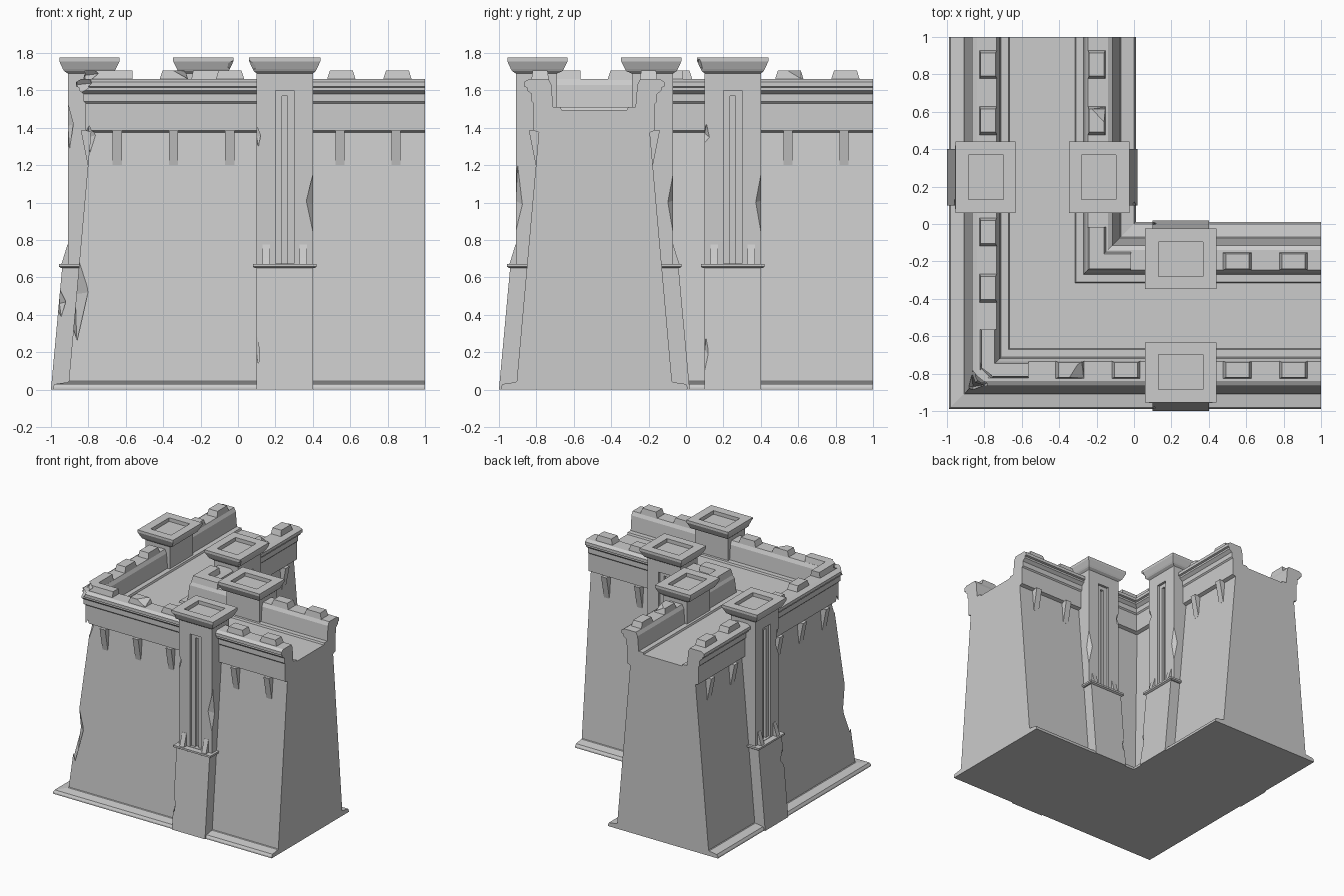
import bpy, bmesh
from mathutils import Vector

cube = bpy.data.objects.get("Cube")
if cube:
    bpy.data.objects.remove(cube, do_unlink=True)

stone = bpy.data.materials.new("pale_grey_stone")
stone.use_nodes = True
GREY = (0.6, 0.6, 0.6, 1)
stone.diffuse_color = GREY
stone.node_tree.nodes["Principled BSDF"].inputs["Base Color"].default_value = GREY

# Each side maps (along the wall, across it, up) to world space
MID = -0.98
SIDES = {
    "front": lambda s, t, z: (s, t, z),
    "left": lambda s, t, z: (t, s, z),
    "inner_front": lambda s, t, z: (s, MID - t, z),
    "inner_left": lambda s, t, z: (MID - t, s, z),
}


def make(name, bm):
    bmesh.ops.recalc_face_normals(bm, faces=bm.faces)
    mesh = bpy.data.meshes.new(name)
    bm.to_mesh(mesh)
    bm.free()
    mesh.materials.append(stone)
    obj = bpy.data.objects.new(name, mesh)
    bpy.context.collection.objects.link(obj)
    return obj


def skin(name, rings):
    """Closed solid through a list of rings of points."""
    bm = bmesh.new()
    loops = [[bm.verts.new(p) for p in ring] for ring in rings]
    n = len(loops[0])
    for a, b in zip(loops, loops[1:]):
        for i in range(n):
            j = (i + 1) % n
            bm.faces.new((a[i], a[j], b[j], b[i]))
    bm.faces.new(loops[0])
    bm.faces.new(loops[-1])
    return make(name, bm)


def sweep(name, profile, end):
    """Profile carried round the mitred corner."""
    return skin(name, [[(end, d, z) for d, z in profile],
                       [(d, d, z) for d, z in profile],
                       [(d, end, z) for d, z in profile]])


def block(name, place, *levels):
    """Stack of rectangles (s0, s1, t0, t1, z)."""
    return skin(name, [[place(a, c, z), place(b, c, z), place(b, d, z), place(a, d, z)]
                       for a, b, c, d, z in levels])


def cut(obj, cutter):
    mod = obj.modifiers.new("cut", "BOOLEAN")
    mod.operation = "DIFFERENCE"
    mod.solver = "EXACT"
    mod.object = cutter
    bpy.context.view_layer.update()
    deps = bpy.context.evaluated_depsgraph_get()
    mesh = bpy.data.meshes.new_from_object(obj.evaluated_get(deps))
    obj.modifiers.clear()
    obj.data = mesh
    bpy.data.objects.remove(cutter, do_unlink=True)


def chip(obj, centre, r, h, tilt=0.01):
    """Knock an irregular diamond-shaped chip off an edge."""
    c = Vector(centre)
    bm = bmesh.new()
    for p in ((r, tilt, 0), (-r, 0, tilt), (0, r, -tilt), (tilt, -r, 0), (0, tilt, h), (tilt, 0, -h)):
        bm.verts.new(c + Vector(p))
    bmesh.ops.convex_hull(bm, input=bm.verts)
    cut(obj, make("chip_cutter", bm))


# Battered wall with plinth, frieze band, cornice, parapet and walkway
half = [(-0.99, 0), (-0.99, 0.012), (-0.98, 0.03), (-0.91, 0.04), (-0.905, 0.045),
        (-0.787, 1.375), (-0.815, 1.385), (-0.815, 1.53), (-0.825, 1.54),
        (-0.825, 1.58), (-0.85, 1.60), (-0.85, 1.615), (-0.865, 1.62),
        (-0.865, 1.645), (-0.84, 1.66), (-0.735, 1.66), (-0.72, 1.63),
        (-0.71, 1.51), (-0.67, 1.51), (-0.665, 1.495)]
wall = sweep("corner_wall", half + [(MID - d, z) for d, z in reversed(half)], 1)
chip(wall, (-0.87, -0.87, 0.52), 0.07, 0.33)
chip(wall, (-0.86, -0.86, 1.64), 0.09, 0.08)
chip(wall, (-0.80, -0.80, 1.36), 0.04, 0.1)


# Corner merlons
def merlon_profile(a, b):
    return [(a, 1.655), (b, 1.655), (b - 0.01, 1.705), (a + 0.01, 1.705)]


corner = sweep("outer_corner_merlon", merlon_profile(-0.825, -0.735), -0.565)
chip(corner, (-0.82, -0.82, 1.69), 0.08, 0.06)
sweep("inner_corner_merlon", merlon_profile(-0.25, -0.15), -0.015)

for side, place in SIDES.items():
    inner = side.startswith("inner")

    # Merlons along the parapet
    for k, s in enumerate((0.475, 0.775) if inner else (-0.42, -0.12, 0.475, 0.775)):
        merlon = block(f"{side}_merlon_{k}", place,
                       (s, s + 0.155, -0.827, -0.733, 1.655),
                       (s + 0.016, s + 0.139, -0.82, -0.74, 1.705))
        if (side, k) in (("front", 0), ("inner_left", 0)):
            chip(merlon, place(s + 0.14, -0.82, 1.71), 0.09, 0.05)

    # Tapered corbels hanging below the frieze
    for k, s in enumerate((0.52, 0.82) if inner else (-0.67, -0.37, -0.07, 0.52, 0.82)):
        block(f"{side}_corbel_{k}", place,
              (s, s + 0.05, -0.803, -0.77, 1.2), (s, s + 0.05, -0.84, -0.77, 1.385))

    # Pillar foot, ledge and shaft
    foot = block(f"{side}_pillar_foot", place,
                 (0.1, 0.4, -1.0, -0.78, 0), (0.1, 0.4, -0.94, -0.78, 0.655))
    block(f"{side}_pillar_ledge", place,
          (0.09, 0.41, -0.945, -0.8, 0.65), (0.08, 0.42, -0.957, -0.8, 0.657),
          (0.08, 0.42, -0.957, -0.8, 0.672))
    shaft = block(f"{side}_pillar_shaft", place,
                  (0.1, 0.4, -0.91, -0.69, 0.66), (0.1, 0.4, -0.91, -0.69, 1.705))

    # Stepped vertical niche in the shaft
    for a, depth, top in ((0.2, 0.02, 1.6), (0.235, 0.04, 1.57)):
        cut(shaft, block("niche_cutter", place,
                         (a, 0.5 - a, -0.95, depth - 0.91, 0.675),
                         (a, 0.5 - a, -0.95, depth - 0.91, top)))

    # Worn edges
    if side == "left":
        chip(shaft, place(0.1, -0.91, 1.42), 0.035, 0.13)
        chip(foot, place(0.1, -0.955, 0.47), 0.04, 0.08)
    else:
        chip(shaft, place(0.4, -0.91, 1.0), 0.035, 0.2)
        chip(shaft, place(0.1, -0.91, 1.36), 0.025, 0.06)
        chip(foot, place(0.1, -0.98, 0.2), 0.02, 0.1)

    # Little spurs standing on the ledge
    for k, s in enumerate((0.13, 0.33)):
        block(f"{side}_ledge_spur_{k}", place,
              (s, s + 0.04, -0.945, -0.9, 0.67), (s, s + 0.04, -0.935, -0.9, 0.7),
              (s, s + 0.04, -0.912, -0.9, 0.775))

    # Flared capital with a sunken top
    cap = block(f"{side}_pillar_capital", place,
                (0.1, 0.4, -0.91, -0.69, 1.69), (0.085, 0.415, -0.93, -0.66, 1.703),
                (0.078, 0.422, -0.937, -0.653, 1.715), (0.06, 0.44, -0.955, -0.633, 1.755),
                (0.06, 0.44, -0.955, -0.633, 1.775), (0.13, 0.37, -0.885, -0.698, 1.775),
                (0.13, 0.37, -0.885, -0.698, 1.745))
    if side in ("front", "inner_left"):
        chip(cap, place(0.06, -0.955, 1.72), 0.045, 0.05)
